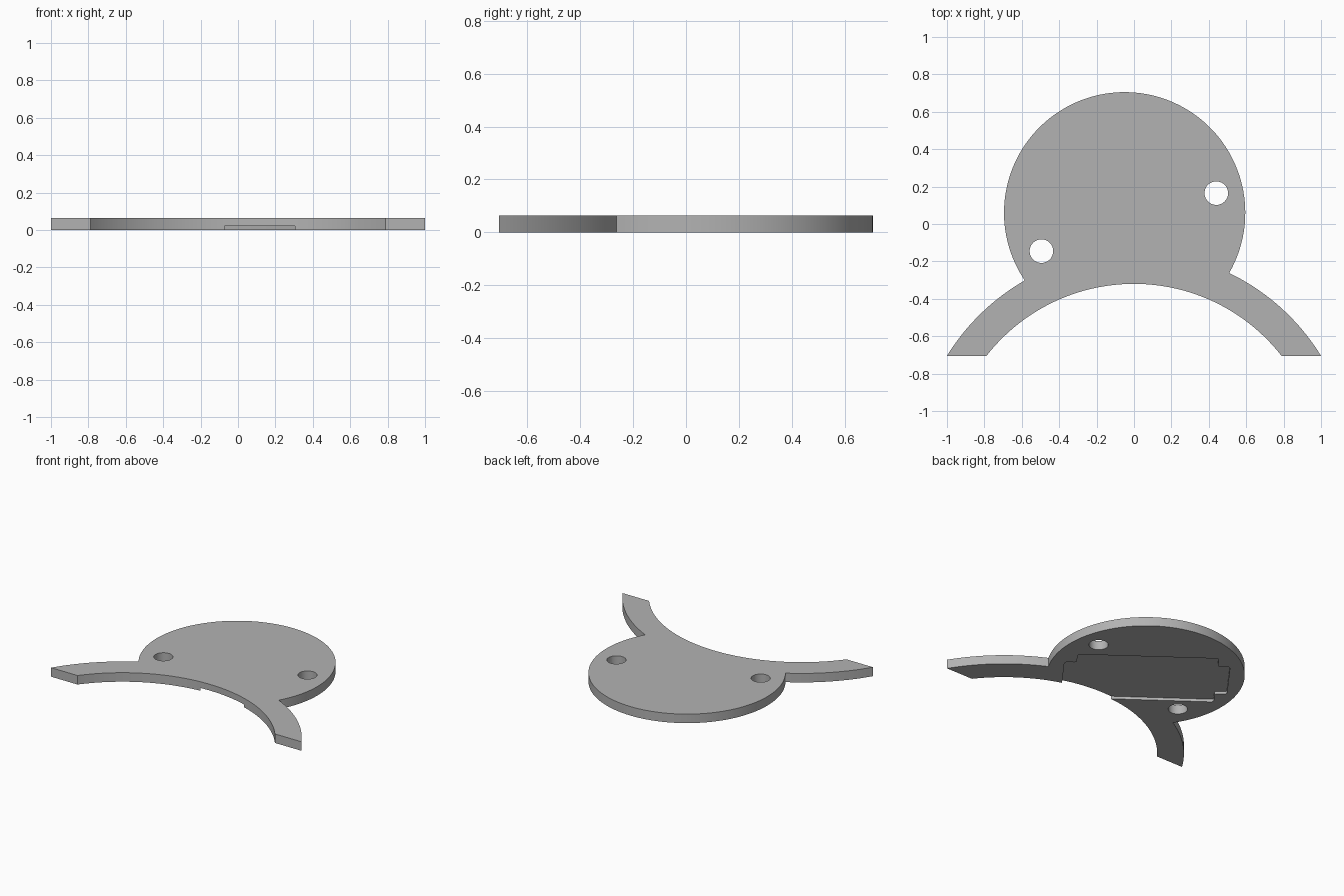
import bpy, bmesh
from math import sin, cos, atan2, hypot, radians, pi, tau
from mathutils import Vector, Matrix
from mathutils.geometry import intersect_sphere_sphere_2d

cube = bpy.data.objects.get("Cube")
if cube:
    bpy.data.objects.remove(cube, do_unlink=True)

THICK = 0.065
RECESS_DEPTH = 0.02
BASE_Y = -0.705
DISC, DISC_R = Vector((-0.05, 0.06)), 0.645
ARCH, INNER_R = Vector((0, -1.32)), 1.0
OUTER_R = hypot(1, BASE_Y - ARCH.y)

grey = bpy.data.materials.new("mid_grey")
grey.use_nodes = True
colour = (0.45, 0.45, 0.45, 1)
grey.diffuse_color = colour
grey.node_tree.nodes["Principled BSDF"].inputs["Base Color"].default_value = colour


def arc(centre, radius, start, end, steps):
    """Points along a circular arc, both ends included."""
    angles = [start + (end - start) * i / steps for i in range(steps + 1)]
    return [centre + Vector((cos(a), sin(a))) * radius for a in angles]


def angle_to(centre, point):
    return atan2(point.y - centre.y, point.x - centre.x)


def prism(name, outline, z0, z1, fillet=0):
    """Extrude a closed counter-clockwise outline, with optional rounded corners."""
    bm = bmesh.new()
    face = bm.faces.new([bm.verts.new((p.x, p.y, z0)) for p in outline])
    if fillet:
        bmesh.ops.bevel(bm, geom=bm.verts[:], offset=fillet, segments=4,
                        profile=0.5, affect='VERTICES')
    top = bmesh.ops.extrude_face_region(bm, geom=bm.faces[:])["geom"]
    bmesh.ops.translate(bm, vec=(0, 0, z1 - z0),
                        verts=[v for v in top if isinstance(v, bmesh.types.BMVert)])
    bmesh.ops.recalc_face_normals(bm, faces=bm.faces[:])
    mesh = bpy.data.meshes.new(name)
    bm.to_mesh(mesh)
    bm.free()
    mesh.materials.append(grey)
    obj = bpy.data.objects.new(name, mesh)
    bpy.context.collection.objects.link(obj)
    return obj


# Plate outline: right leg, disc, left leg, then the inner arch back
left, right = sorted(intersect_sphere_sphere_2d(DISC, DISC_R, ARCH, OUTER_R),
                     key=lambda p: p.x)
tip = atan2(BASE_Y - ARCH.y, 1)
foot = atan2(BASE_Y - ARCH.y, (INNER_R**2 - (BASE_Y - ARCH.y)**2) ** 0.5)
outline = arc(ARCH, OUTER_R, tip, angle_to(ARCH, right), 20)
outline += arc(DISC, DISC_R, angle_to(DISC, right),
               angle_to(DISC, left) % tau, 96)[1:]
outline += arc(ARCH, OUTER_R, angle_to(ARCH, left), pi - tip, 20)[1:]
outline += arc(ARCH, INNER_R, pi - foot, foot, 64)
plate = prism("plate", outline, 0, THICK)

# Cutters: two screw holes and the tilted underside recess with end tabs
cutters = [prism("hole_cutter", arc(Vector(c), 0.063, 0, tau, 40)[:-1], -0.1, 0.2)
           for c in ((0.44, 0.165), (-0.495, -0.145))]

L, W, TAB_L, TAB_W = 0.461, 0.283, 0.541, 0.178
quarter = [(TAB_L, TAB_W), (L, TAB_W), (L, W)]
pocket = [Vector(p) for p in quarter]
pocket += [Vector((-x, y)) for x, y in reversed(quarter)]
pocket += [-p for p in pocket]
turn = Matrix.Rotation(radians(-36.5), 2)
pocket = [turn @ p + Vector((-0.074, 0.03)) for p in pocket]
cutters.append(prism("recess_cutter", pocket, -0.1, RECESS_DEPTH, fillet=0.018))

# Cut the plate and tidy up
bpy.ops.object.select_all(action='DESELECT')
bpy.context.view_layer.objects.active = plate
plate.select_set(True)
for cutter in cutters:
    mod = plate.modifiers.new("cut", 'BOOLEAN')
    mod.operation = 'DIFFERENCE'
    mod.solver = 'EXACT'
    mod.object = cutter
    bpy.ops.object.modifier_apply(modifier=mod.name)
    bpy.data.objects.remove(cutter, do_unlink=True)
bpy.ops.object.shade_smooth_by_angle(angle=radians(30))
